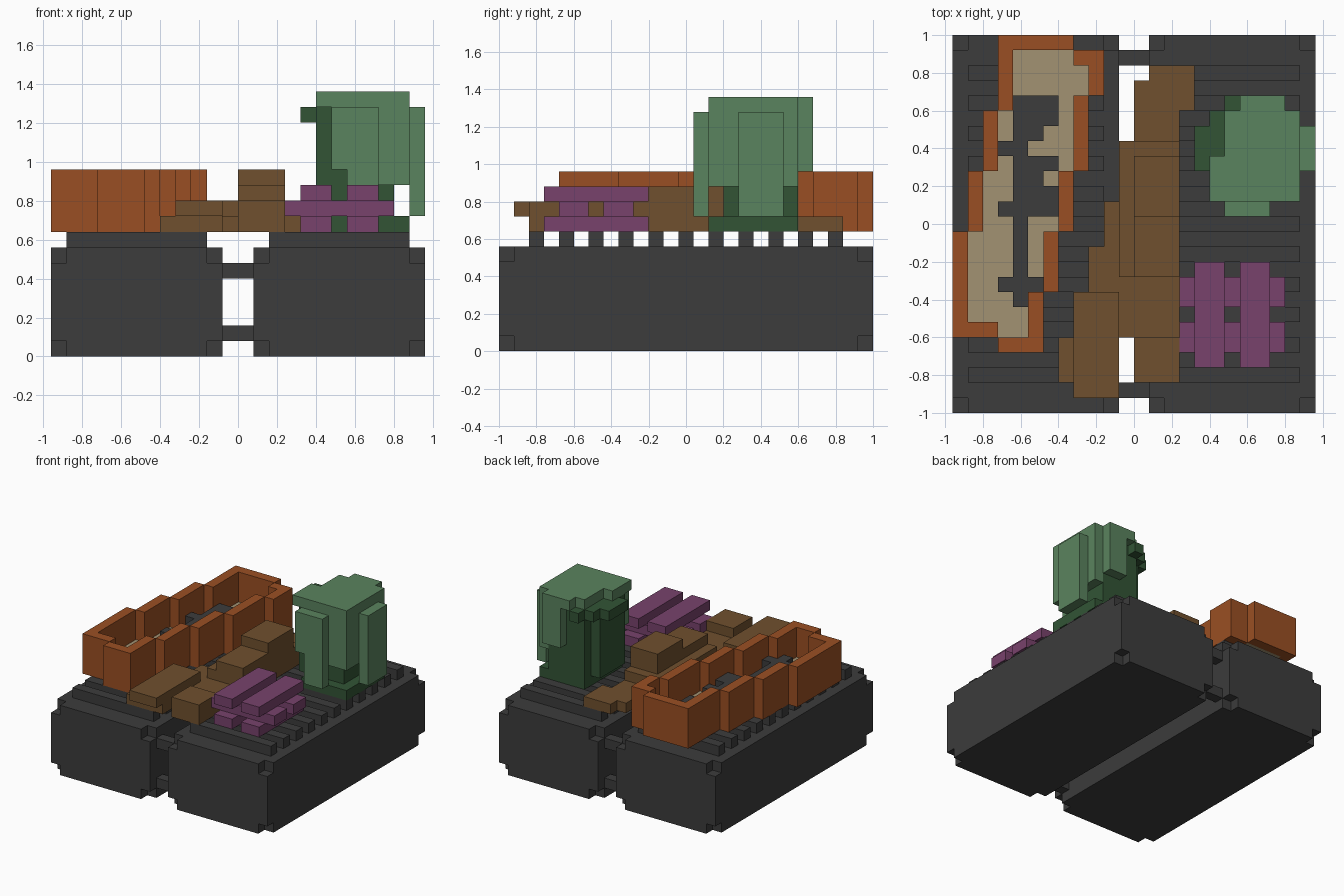
import bpy, bmesh, math

if "Cube" in bpy.data.objects:
    bpy.data.objects.remove(bpy.data.objects["Cube"], do_unlink=True)

CELL = 0.08           # grid step; x has 24 cells, y 25, z 17


def material(name, rgb):
    lin = [((c / 255 + 0.055) / 1.055) ** 2.4 for c in rgb] + [1.0]
    m = bpy.data.materials.new(name)
    m.use_nodes = True
    m.diffuse_color = lin
    m.node_tree.nodes["Principled BSDF"].inputs["Base Color"].default_value = lin
    return m


CHARCOAL = material("charcoal", (60, 60, 60))
RUST = material("rust", (154, 79, 35))
SAND = material("sand", (162, 146, 114))
BROWN = material("brown", (112, 80, 46))
PURPLE = material("purple", (120, 66, 108))
GREEN = material("leaf green", (90, 131, 94))
DARK_GREEN = material("dark green", (50, 84, 53))


def cells(*boxes):
    """Set of grid cells filled by boxes (x0, x1, y0, y1, z0, z1)."""
    return {(x, y, z) for a, b, c, d, e, f in boxes
            for x in range(a, b) for y in range(c, d) for z in range(e, f)}


def build(name, filled, mat):
    """Skin a cell set with its outside faces only, then merge flat areas."""
    bm = bmesh.new()
    verts = {}

    def vert(p):
        if p not in verts:
            verts[p] = bm.verts.new((p[0] * CELL - 0.96, p[1] * CELL - 1, p[2] * CELL))
        return verts[p]

    for c in filled:
        for axis in range(3):
            for side in (0, 1):
                n = list(c)
                n[axis] += 2 * side - 1
                if tuple(n) in filled:
                    continue
                u, v = (axis + 1) % 3, (axis + 2) % 3
                loop = []
                for du, dv in ((0, 0), (1, 0), (1, 1), (0, 1)):
                    p = list(c)
                    p[axis] += side
                    p[u] += du
                    p[v] += dv
                    loop.append(vert(tuple(p)))
                bm.faces.new(loop if side else loop[::-1])
    bmesh.ops.dissolve_limit(bm, angle_limit=math.radians(1),
                             verts=bm.verts[:], edges=bm.edges[:])
    mesh = bpy.data.meshes.new(name)
    bm.to_mesh(mesh)
    bm.free()
    mesh.materials.append(mat)
    ob = bpy.data.objects.new(name, mesh)
    bpy.context.scene.collection.objects.link(ob)
    return ob


# Two base blocks with clipped corners and ribbed tops
for name, x0 in (("base_right", 0), ("base_left", 13)):
    block = cells((x0, x0 + 11, 0, 25, 0, 7))
    block -= {(x, y, z) for x in (x0, x0 + 10) for y in (0, 24) for z in (0, 6)}
    build(name, block, CHARCOAL)
    ribs = cells(*[(x0 + 1, x0 + 10, y, y + 1, 7, 8) for y in range(2, 23, 2)])
    build(name + "_ribs", ribs, CHARCOAL)

# Bars joining the base blocks at both ends
build("connecting_bars", cells(*[(11, 13, y, y + 1, z, z + 1)
                                 for y in (1, 23) for z in (1, 5)]), CHARCOAL)

# Stepped enclosure wall: plan rectangles (x0, x1, y0, y1)
WALL = [(3, 8, 24, 25), (3, 4, 20, 24), (8, 10, 23, 24), (9, 10, 21, 23),
        (8, 9, 16, 21), (7, 8, 12, 16), (6, 7, 8, 12), (5, 6, 5, 8),
        (2, 3, 16, 20), (1, 2, 12, 16), (0, 1, 5, 12), (0, 3, 5, 6), (3, 6, 4, 5)]
build("enclosure_wall", cells(*[r + (8, 12) for r in WALL]), RUST)

# Sandy floor inside the wall
FLOOR = [(4, 8, 23, 24), (4, 9, 21, 23), (4, 8, 20, 21), (3, 8, 16, 20),
         (2, 7, 12, 16), (1, 6, 8, 12), (1, 5, 6, 8), (3, 5, 5, 6)]
build("enclosure_floor", cells(*[r + (8, 9) for r in FLOOR]), SAND)

# Dark branching shape lying on the floor
FIGURE = [(4, 7, 19, 21), (4, 6, 18, 19), (3, 5, 17, 18), (4, 7, 16, 17),
          (4, 6, 15, 16), (4, 7, 14, 15), (3, 7, 13, 14), (4, 5, 7, 13), (3, 6, 8, 9)]
build("floor_figure", cells(*[r + (9, 10) for r in FIGURE]), CHARCOAL)

# Winding brown bank with raised steps
BANK = [(13, 16, 22, 23), (12, 16, 20, 22), (12, 15, 18, 20), (11, 15, 14, 18),
        (10, 15, 11, 14), (9, 15, 8, 11), (8, 15, 5, 8), (7, 11, 2, 5), (12, 15, 2, 5)]
build("bank", cells(*[r + (8, 9) for r in BANK]), BROWN)
build("bank_steps", cells((8, 11, 1, 8, 9, 10), (12, 15, 2, 5, 9, 10),
                          (11, 15, 9, 18, 9, 10), (12, 15, 9, 17, 10, 11),
                          (12, 15, 13, 17, 11, 12)), BROWN)

# Crossed stack of purple beams
for i, z in enumerate((8, 10)):
    build(("lower", "upper")[i] + "_beams",
          cells((16, 18, 3, 10, z, z + 1), (19, 21, 3, 10, z, z + 1)), PURPLE)
build("cross_beams", cells((15, 22, 4, 6, 9, 10), (15, 22, 7, 9, 9, 10)), PURPLE)

# Dark tree body with a spreading foot and an overhanging ledge
build("tree_body", cells((18, 23, 14, 20, 8, 9), (18, 22, 15, 20, 9, 16),
                         (17, 18, 15, 19, 9, 16), (16, 18, 16, 19, 15, 16),
                         (17, 18, 19, 20, 15, 16), (18, 19, 20, 21, 15, 16)), DARK_GREEN)

# Light crown: cap on top and curtains hanging on the front and outer side
build("tree_crown", cells(
    (19, 22, 20, 21, 16, 17), (18, 23, 19, 20, 16, 17), (18, 23, 17, 19, 16, 17),
    (17, 23, 14, 17, 16, 17)), GREEN)
build("tree_curtains", cells(
    (18, 19, 13, 15, 12, 16), (19, 21, 13, 14, 9, 16), (19, 23, 14, 15, 11, 16),
    (22, 23, 15, 20, 11, 16), (23, 24, 16, 19, 9, 16), (20, 22, 20, 21, 12, 16)), GREEN)
